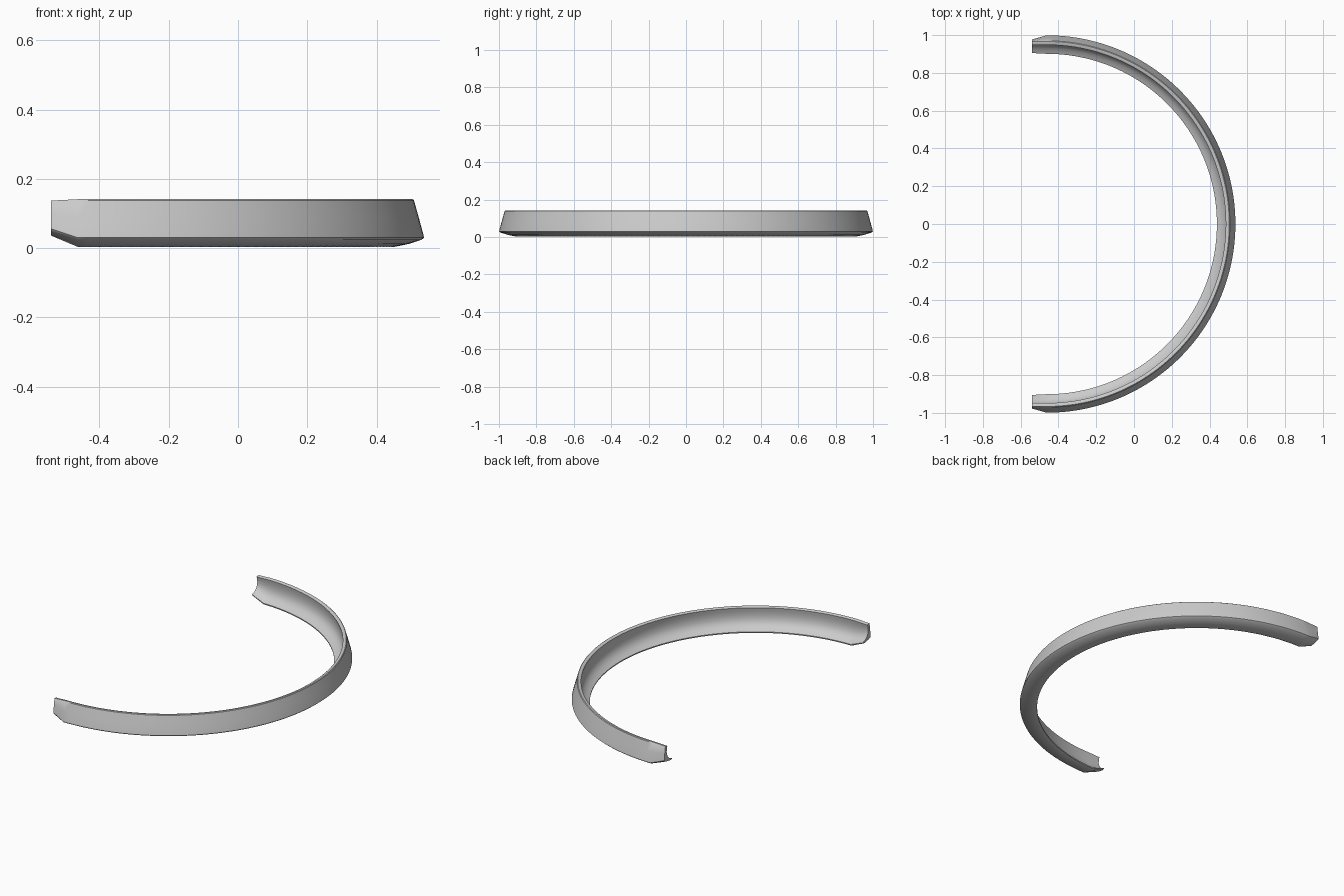
import bpy, bmesh, math

if "Cube" in bpy.data.objects:
    bpy.data.objects.remove(bpy.data.objects["Cube"])

CX = -0.462          # arc centre
END_X = -0.54        # plane of both tips
SEGMENTS = 96

# Cross-section (radius, height): outer skin, rim, hollow inner side, lip, underside
section = [(0.912, 0.003), (0.955, 0.012), (0.992, 0.024), (0.999, 0.030), (0.997, 0.040),
           (0.984, 0.088), (0.970, 0.138), (0.966, 0.141), (0.954, 0.140), (0.948, 0.136),
           (0.952, 0.115), (0.954, 0.090), (0.951, 0.066), (0.943, 0.046),
           (0.928, 0.030), (0.912, 0.020), (0.901, 0.014), (0.902, 0.007)]


def tip_point(r, z):
    """Tapered section at the tips: raised underside, outer edge drawn in."""
    z2 = 0.036 + (z - 0.003) * (0.137 - 0.036) / 0.138
    return min(r, 0.977 - 0.1 * max(0, z - 0.04)) + (0.004 if r < 0.93 else 0), z2


bm = bmesh.new()
rings = []


def add_tip(side):
    pts = [tip_point(r, z) for r, z in section]
    rings.append([bm.verts.new((END_X, side * r, z)) for r, z in pts])


# Half-circle sweep with a tapered tip at each end
add_tip(-1)
for i in range(SEGMENTS + 1):
    a = -math.pi / 2 + math.pi * i / SEGMENTS
    rings.append([bm.verts.new((CX + r * math.cos(a), r * math.sin(a), z)) for r, z in section])
add_tip(1)

n = len(section)
for r0, r1 in zip(rings, rings[1:]):
    for j in range(n):
        k = (j + 1) % n
        bm.faces.new((r0[j], r0[k], r1[k], r1[j]))
bm.faces.new(rings[0])
bm.faces.new(rings[-1][::-1])
bmesh.ops.recalc_face_normals(bm, faces=bm.faces)

mesh = bpy.data.meshes.new("half_ring_trim")
bm.to_mesh(mesh)
bm.free()
trim = bpy.data.objects.new("half_ring_trim", mesh)
bpy.context.collection.objects.link(trim)
bpy.context.view_layer.objects.active = trim
trim.select_set(True)
bpy.ops.object.shade_smooth_by_angle(angle=math.radians(35))
